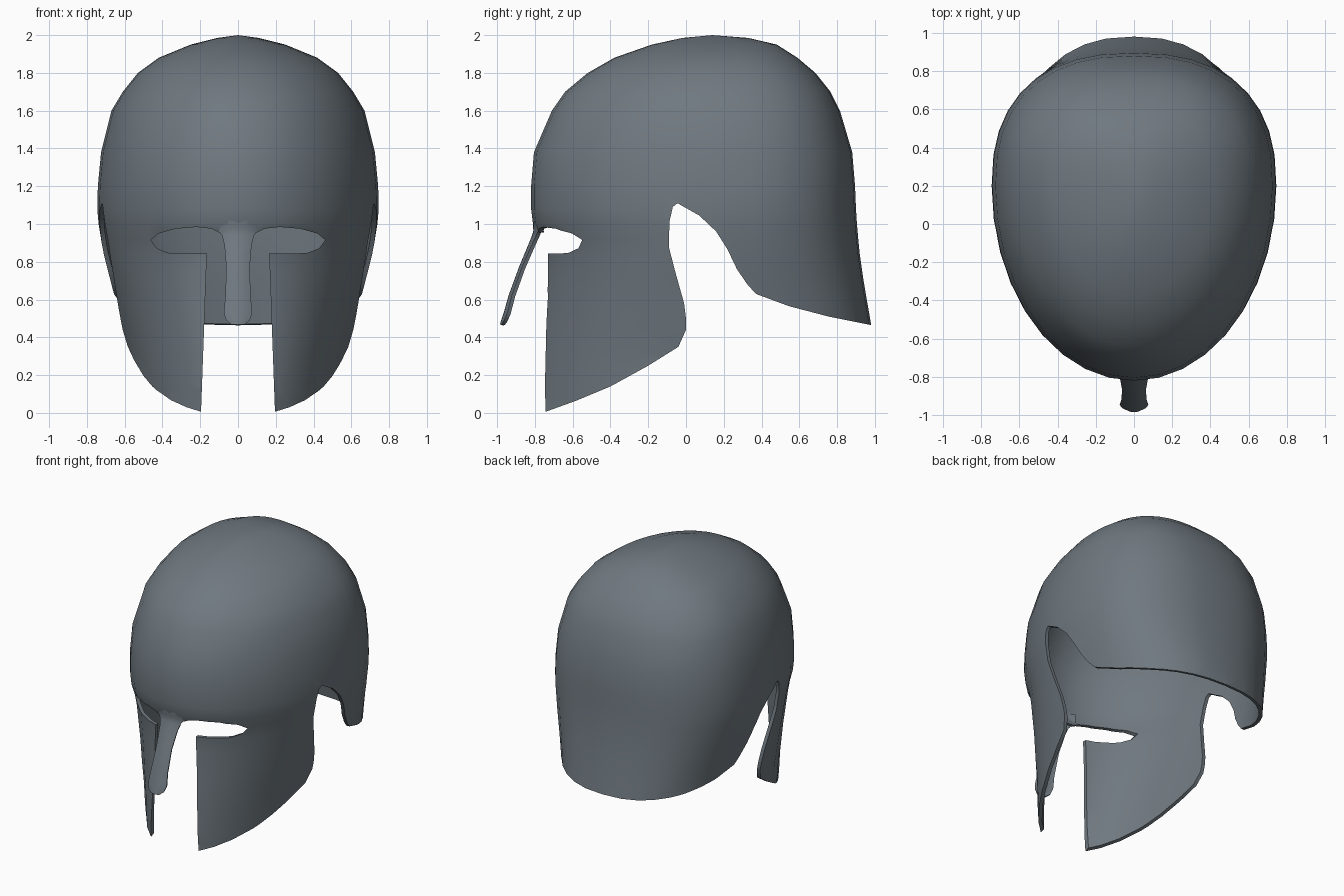
import bpy, bmesh, math

if "Cube" in bpy.data.objects:
    bpy.data.objects.remove(bpy.data.objects["Cube"])

steel = bpy.data.materials.new("blue_grey_steel")
steel.diffuse_color = (0.16, 0.19, 0.215, 1)
steel.use_nodes = True
steel.node_tree.nodes["Principled BSDF"].inputs["Base Color"].default_value = steel.diffuse_color


def make(name, verts, faces):
    me = bpy.data.meshes.new(name)
    me.from_pydata(verts, [], faces)
    bm = bmesh.new()
    bm.from_mesh(me)
    bmesh.ops.recalc_face_normals(bm, faces=bm.faces)
    bm.to_mesh(me)
    bm.free()
    ob = bpy.data.objects.new(name, me)
    bpy.context.collection.objects.link(ob)
    me.materials.append(steel)
    return ob


def prism(name, outline, place, a, b):
    """Extrude a 2D outline between depths a and b."""
    n = len(outline)
    verts = [place(p, a) for p in outline] + [place(p, b) for p in outline]
    faces = [list(range(n)), list(range(2 * n - 1, n - 1, -1))]
    faces += [[i, (i + 1) % n, n + (i + 1) % n, n + i] for i in range(n)]
    ob = make(name, verts, faces)
    ob.hide_render = True
    return ob


def apply_all(ob):
    bpy.ops.object.select_all(action='DESELECT')
    bpy.context.view_layer.objects.active = ob
    ob.select_set(True)
    for m in list(ob.modifiers):
        bpy.ops.object.modifier_apply(modifier=m.name)


def smooth(ob, deg):
    bpy.ops.object.select_all(action='DESELECT')
    bpy.context.view_layer.objects.active = ob
    ob.select_set(True)
    bpy.ops.object.shade_smooth_by_angle(angle=math.radians(deg))


# Helmet bowl: rings of height, front y, back y, half width
rings = [
    (1.985, -0.02, 0.33, 0.11), (1.95, -0.18, 0.48, 0.25),
    (1.88, -0.38, 0.59, 0.42), (1.80, -0.52, 0.685, 0.53),
    (1.70, -0.64, 0.765, 0.61), (1.60, -0.71, 0.815, 0.67),
    (1.38, -0.805, 0.88, 0.725), (1.20, -0.82, 0.895, 0.742),
    (1.08, -0.82, 0.90, 0.745), (1.00, -0.81, 0.905, 0.738),
    (0.92, -0.775, 0.912, 0.725), (0.84, -0.76, 0.92, 0.712),
    (0.72, -0.765, 0.937, 0.685), (0.60, -0.77, 0.957, 0.658),
    (0.44, -0.785, 0.985, 0.625), (0.30, -0.795, 1.0, 0.592),
    (0.15, -0.805, 1.0, 0.57), (0.05, -0.81, 1.0, 0.55),
    (-0.06, -0.815, 1.0, 0.54)]
N, YC = 36, 0.2


def ring_point(r, i):
    z, yf, yb, w = r
    t = 2 * math.pi * i / N
    s, c = math.sin(t), math.cos(t)
    back = c > 0
    e = 2 / 2.4 if back else 1
    reach = yb - YC if back else YC - yf
    x = math.copysign(abs(s) ** e * w, s)
    return (x, YC + math.copysign(abs(c) ** e * reach, c), z)


verts = [(0, 0.14, 2.0)] + [ring_point(r, i) for r in rings for i in range(N)]
faces = [[0, 1 + i, 1 + (i + 1) % N] for i in range(N)]
for k in range(len(rings) - 1):
    for i in range(N):
        a, b = 1 + k * N + i, 1 + k * N + (i + 1) % N
        faces.append([a, a + N, b + N, b])
helmet = make("helmet_shell", verts, faces)
sol = helmet.modifiers.new("thickness", 'SOLIDIFY')
sol.thickness, sol.offset = 0.025, -1

# Side cutter: cheek hem, ear opening and neck guard hem
side = [(-1.2, -0.17), (-0.76, 0.0), (-0.58, 0.065), (-0.4, 0.14), (-0.2, 0.25),
        (-0.04, 0.35), (0.0, 0.44), (0.0, 0.5), (-0.01, 0.58), (-0.055, 0.74),
        (-0.09, 0.875), (-0.088, 1.01), (-0.07, 1.09), (-0.045, 1.11),
        (0.07, 1.045), (0.16, 0.96), (0.22, 0.865), (0.27, 0.76),
        (0.325, 0.68), (0.37, 0.63), (0.545, 0.565), (0.755, 0.51),
        (0.98, 0.465), (1.2, 0.42), (1.2, -0.3), (-1.2, -0.3)]
hem_cutter = prism("hem_cutter", side, lambda p, d: (d, p[0], p[1]), -1.5, 1.5)

# Front cutter: face slot joined with both eye openings
half = [(0.197, -0.3), (0.196, 0.0), (0.165, 0.843), (0.3, 0.843), (0.37, 0.848),
        (0.43, 0.872), (0.462, 0.915), (0.42, 0.95), (0.33, 0.975),
        (0.22, 0.984), (0.14, 0.975), (0.1, 0.955)]
front = half + [(-x, z) for x, z in reversed(half)]
face_cutter = prism("face_cutter", front, lambda p, d: (p[0], d, p[1]), -1.4, -0.3)

for cutter in (hem_cutter, face_cutter):
    m = helmet.modifiers.new("cut", 'BOOLEAN')
    m.operation, m.solver, m.object = 'DIFFERENCE', 'EXACT', cutter
apply_all(helmet)
for cutter in (hem_cutter, face_cutter):
    bpy.data.objects.remove(cutter)
smooth(helmet, 40)

# Nose guard: curved strip of height, y, half width
rows = [(1.05, -0.812, 0.13), (0.985, -0.81, 0.13), (0.965, -0.808, 0.105),
        (0.94, -0.815, 0.085), (0.89, -0.835, 0.072), (0.77, -0.885, 0.062),
        (0.62, -0.94, 0.067), (0.53, -0.965, 0.075), (0.49, -0.979, 0.063),
        (0.468, -0.985, 0.035)]
W = 7
verts, faces = [], []
for z, y, hw in rows:
    for j in range(W):
        u = 2 * j / (W - 1) - 1
        verts.append((u * hw, y + 0.018 * u * u * hw / 0.07, z))
for k in range(len(rows) - 1):
    for j in range(W - 1):
        a = k * W + j
        faces.append([a, a + W, a + W + 1, a + 1])
nose = make("nose_guard", verts, faces)
if nose.data.polygons[0].normal.y > 0:
    nose.data.flip_normals()
sol = nose.modifiers.new("thickness", 'SOLIDIFY')
sol.thickness, sol.offset = 0.02, -1
apply_all(nose)
smooth(nose, 40)
